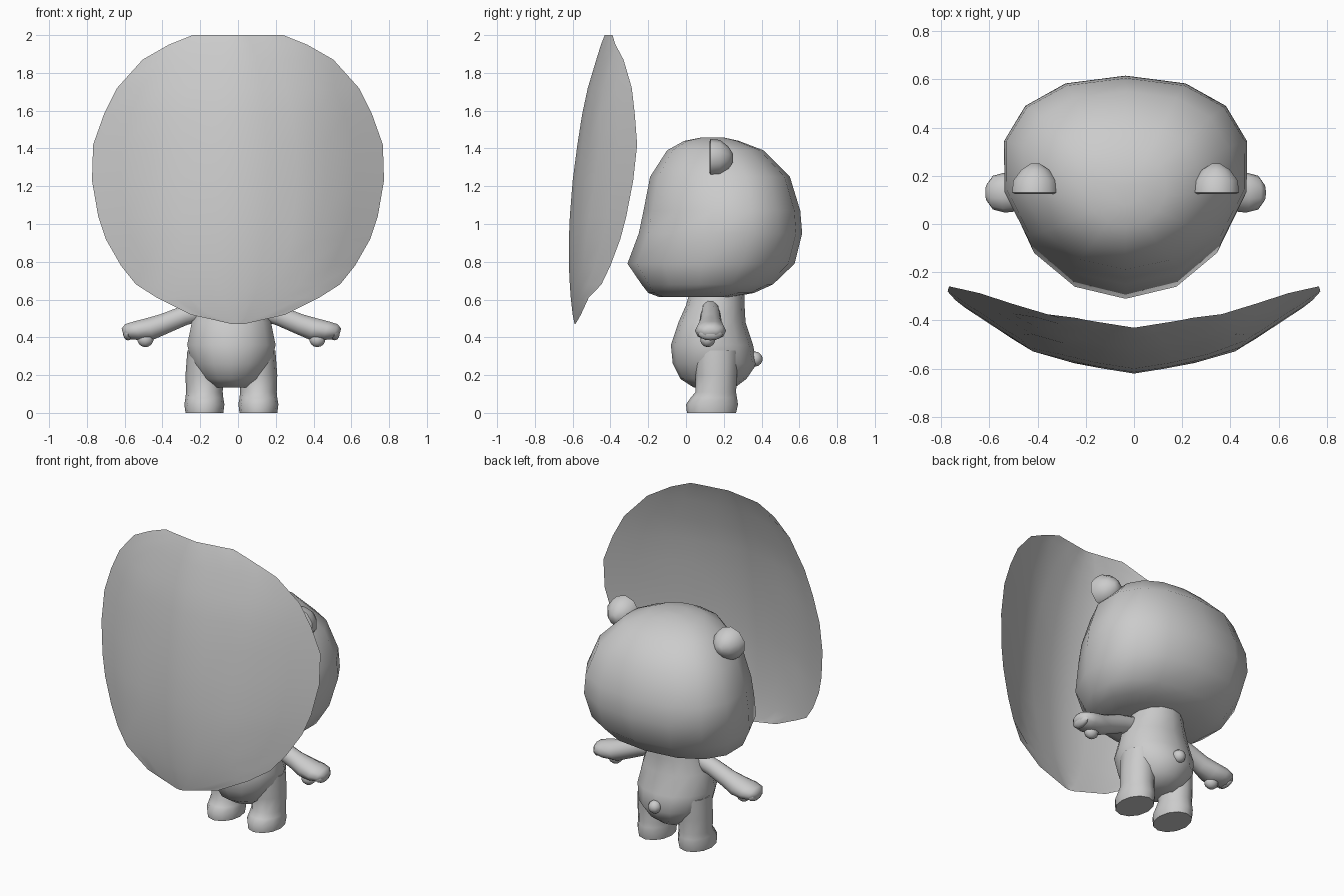
import bpy, bmesh
from math import sin, cos, pi, radians
from mathutils import Vector

if "Cube" in bpy.data.objects:
    bpy.data.objects.remove(bpy.data.objects["Cube"])

grey = bpy.data.materials.new("plain grey")
grey.use_nodes = True
colour = (0.6, 0.6, 0.6, 1)
grey.diffuse_color = colour
grey.node_tree.nodes["Principled BSDF"].inputs["Base Color"].default_value = colour

MID = -0.035  # centre line of the bear


def finish(name, bm, angle=55, closed=True):
    if closed:
        bmesh.ops.recalc_face_normals(bm, faces=bm.faces)
    mesh = bpy.data.meshes.new(name)
    bm.to_mesh(mesh)
    bm.free()
    obj = bpy.data.objects.new(name, mesh)
    bpy.context.collection.objects.link(obj)
    mesh.materials.append(grey)
    bpy.ops.object.select_all(action="DESELECT")
    obj.select_set(True)
    bpy.context.view_layer.objects.active = obj
    bpy.ops.object.shade_smooth_by_angle(angle=radians(angle))
    return obj


def loft(name, rings, angle=55):
    """Skin a list of equal rings and cap both ends."""
    bm = bmesh.new()
    loops = [[bm.verts.new(p) for p in ring] for ring in rings]
    n = len(loops[0])
    for a, b in zip(loops, loops[1:]):
        for i in range(n):
            j = (i + 1) % n
            bm.faces.new((a[i], a[j], b[j], b[i]))
    bm.faces.new(loops[0])
    bm.faces.new(loops[-1])
    return finish(name, bm, angle)


def oval(x, z, half, front, back, split=0.5, n=14, power=2.0):
    """Level ring whose widest line lies between its front and back."""
    mid = front + (back - front) * split
    ring = []
    for i in range(n):
        c, s = cos(2 * pi * i / n + pi / 2), sin(2 * pi * i / n + pi / 2)
        e = 2 / power if s > 0 else 1
        dx = abs(c) ** e * (1 if c > 0 else -1) * half
        dy = abs(s) ** e * (back - mid) if s > 0 else s * (mid - front)
        ring.append((x + dx, mid + dy, z))
    return ring


def blob(name, centre, size):
    bm = bmesh.new()
    bmesh.ops.create_uvsphere(bm, u_segments=10, v_segments=7, radius=1)
    for v in bm.verts:
        v.co = Vector(centre) + Vector(a * b for a, b in zip(v.co, size))
    return finish(name, bm)


def lerp(table, t):
    for (a, p), (b, q) in zip(table, table[1:]):
        if t <= b:
            return p + (q - p) * (t - a) / (b - a)
    return table[-1][1]


# Curved shield: rows of height, half width and centre depth
shield_rows = [(0.47, 0.03, -0.59), (0.52, 0.25, -0.6), (0.61, 0.43, -0.61),
               (0.68, 0.54, -0.615), (0.78, 0.62, -0.62), (0.92, 0.7, -0.62),
               (1.04, 0.74, -0.615), (1.23, 0.773, -0.6), (1.42, 0.767, -0.575),
               (1.58, 0.71, -0.55), (1.72, 0.64, -0.52), (1.87, 0.505, -0.475),
               (1.95, 0.365, -0.45), (2.0, 0.24, -0.43)]
bend = [(0, 0), (0.22, 0.035), (0.43, 0.095), (0.62, 0.22), (0.78, 0.325)]
bm = bmesh.new()
grid = [[bm.verts.new((w * k / 5, y + lerp(bend, abs(w * k / 5)), z))
         for k in range(-5, 6)] for z, w, y in shield_rows]
for low, high in zip(grid, grid[1:]):
    for i in range(10):
        bm.faces.new((low[i], low[i + 1], high[i + 1], high[i]))
finish("shield", bm, 80, closed=False)

# Head with a jutting muzzle
head = [(0.613, 0.25, -0.14, 0.24), (0.635, 0.36, -0.2, 0.36),
        (0.68, 0.43, -0.235, 0.46), (0.79, 0.485, -0.31, 0.575),
        (0.95, 0.515, -0.25, 0.615), (1.07, 0.505, -0.225, 0.605),
        (1.25, 0.435, -0.19, 0.55), (1.39, 0.3, -0.1, 0.41),
        (1.44, 0.17, -0.01, 0.28), (1.458, 0.06, 0.08, 0.2)]
loft("head", [oval(MID, z, w, f, b, 0.57, power=2.3) for z, w, f, b in head])

# Torso
torso = [(0.135, 0.1, 0.04, 0.26), (0.18, 0.16, -0.03, 0.32),
         (0.26, 0.215, -0.07, 0.375), (0.36, 0.24, -0.08, 0.355),
         (0.48, 0.215, -0.04, 0.315), (0.57, 0.175, 0, 0.31),
         (0.64, 0.15, 0.02, 0.31)]
loft("torso", [oval(MID, z, w, f, b) for z, w, f, b in torso])
blob("tail", (MID, 0.365, 0.285), (0.04, 0.04, 0.04))

leg = [(0, 0.1, 0.005, 0.265), (0.045, 0.106, 0, 0.275), (0.08, 0.1, 0.025, 0.27),
       (0.11, 0.097, 0.05, 0.265), (0.2, 0.1, 0.05, 0.27), (0.33, 0.09, 0.04, 0.28)]
# Arm stations: reach, height, depth radius, upright radius
arm = [(0.12, 0.55, 0.045, 0.05), (0.25, 0.515, 0.055, 0.052),
       (0.36, 0.47, 0.06, 0.055), (0.43, 0.445, 0.075, 0.06),
       (0.5, 0.435, 0.083, 0.052), (0.55, 0.43, 0.07, 0.042),
       (0.575, 0.425, 0.035, 0.022)]
ear = [(0.125, 0.088), (0.13, 0.1), (0.18, 0.095), (0.225, 0.06), (0.25, 0.02)]

for side, word in ((1, "left"), (-1, "right")):
    loft(word + "_leg", [oval(MID + side * 0.143, z, w, f, b, n=12)
                         for z, w, f, b in leg])

    # Arm rings lean with the slope of the arm
    rings = []
    for reach, z, ry, rz in arm:
        ring = []
        for i in range(10):
            t = 2 * pi * i / 10
            ring.append((MID + side * (reach + 0.3 * rz * sin(t)),
                         0.13 + ry * cos(t), z + rz * sin(t)))
        rings.append(ring)
    loft(word + "_arm", rings)

    # Curled fingers and thumb
    blob(word + "_fingers", (MID + side * 0.547, 0.13, 0.42), (0.028, 0.065, 0.036))
    blob(word + "_thumb", (MID + side * 0.455, 0.115, 0.39), (0.045, 0.04, 0.042))

    # Half-round ear with a flat front
    rings = [[(MID + side * 0.375 + r * cos(pi * (i + 0.5) / 5), y,
               1.35 + r * sin(pi * (i + 0.5) / 5)) for i in range(10)] for y, r in ear]
    loft(word + "_ear", rings, 40)
